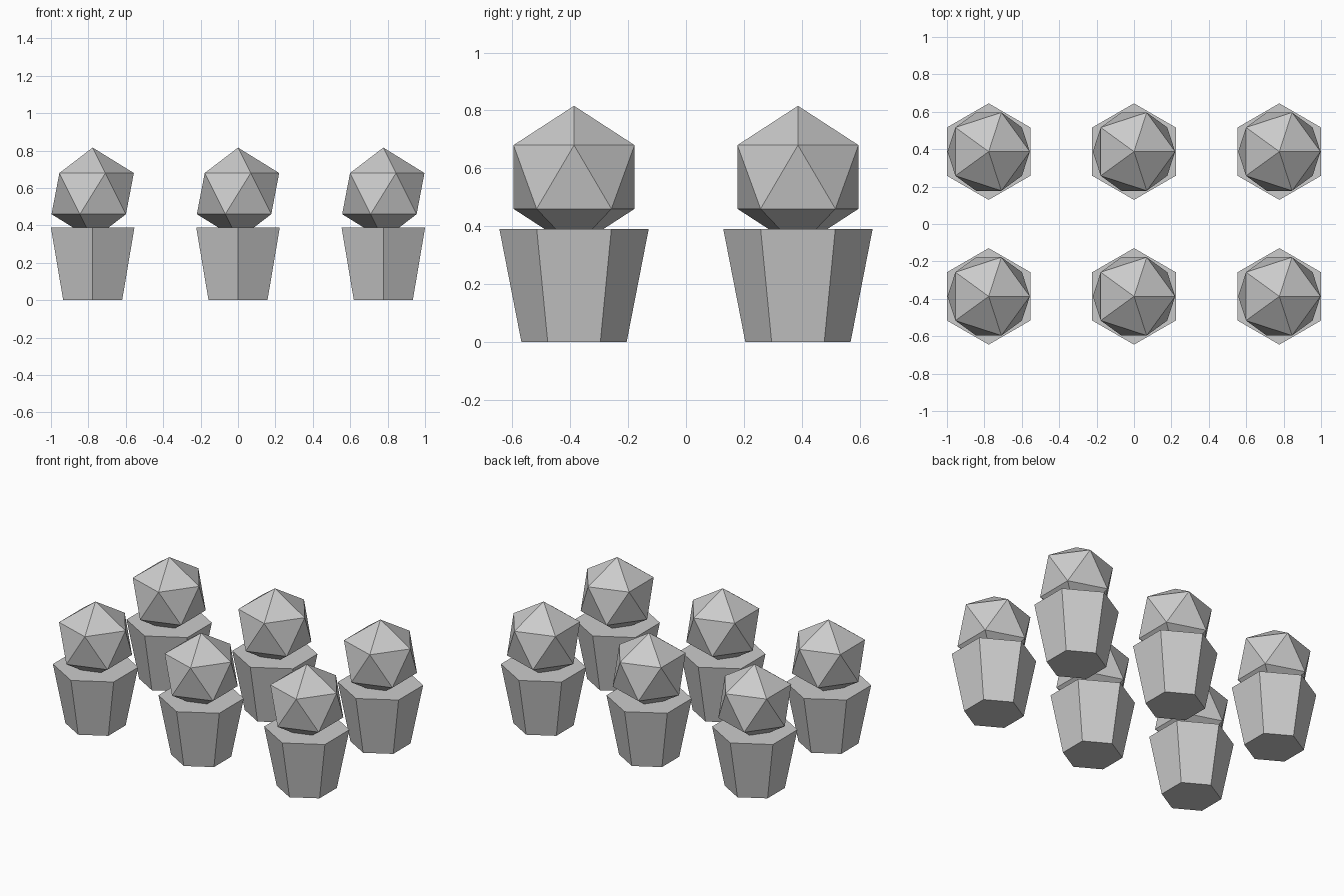
import bpy
from math import pi

cube = bpy.data.objects.get("Cube")
if cube:
    bpy.data.objects.remove(cube, do_unlink=True)

# Single plain grey
grey = bpy.data.materials.new("plain grey")
grey.use_nodes = True
colour = (0.6, 0.6, 0.6, 1)
grey.diffuse_color = colour
grey.node_tree.nodes["Principled BSDF"].inputs["Base Color"].default_value = colour

POT_HEIGHT = 0.39
BALL_RADIUS = 0.246
BALL_CENTRE = 0.57


def finish(name):
    obj = bpy.context.object
    obj.name = name
    obj.data.name = name
    obj.data.materials.append(grey)


def potted_bush(label, x, y):
    # Tapered six-sided pot with a corner towards the front
    bpy.ops.mesh.primitive_cone_add(
        vertices=6, radius1=0.182, radius2=0.258, depth=POT_HEIGHT,
        location=(x, y, POT_HEIGHT / 2))
    finish("pot_" + label)
    # Faceted bush sunk a little into the pot
    bpy.ops.mesh.primitive_ico_sphere_add(
        subdivisions=1, radius=BALL_RADIUS, location=(x, y, BALL_CENTRE))
    finish("bush_" + label)


# Two rows of three
for row, y in (("front", -0.387), ("back", 0.387)):
    for column, x in (("right", -0.777), ("middle", 0), ("left", 0.777)):
        potted_bush(row + "_" + column, x, y)
